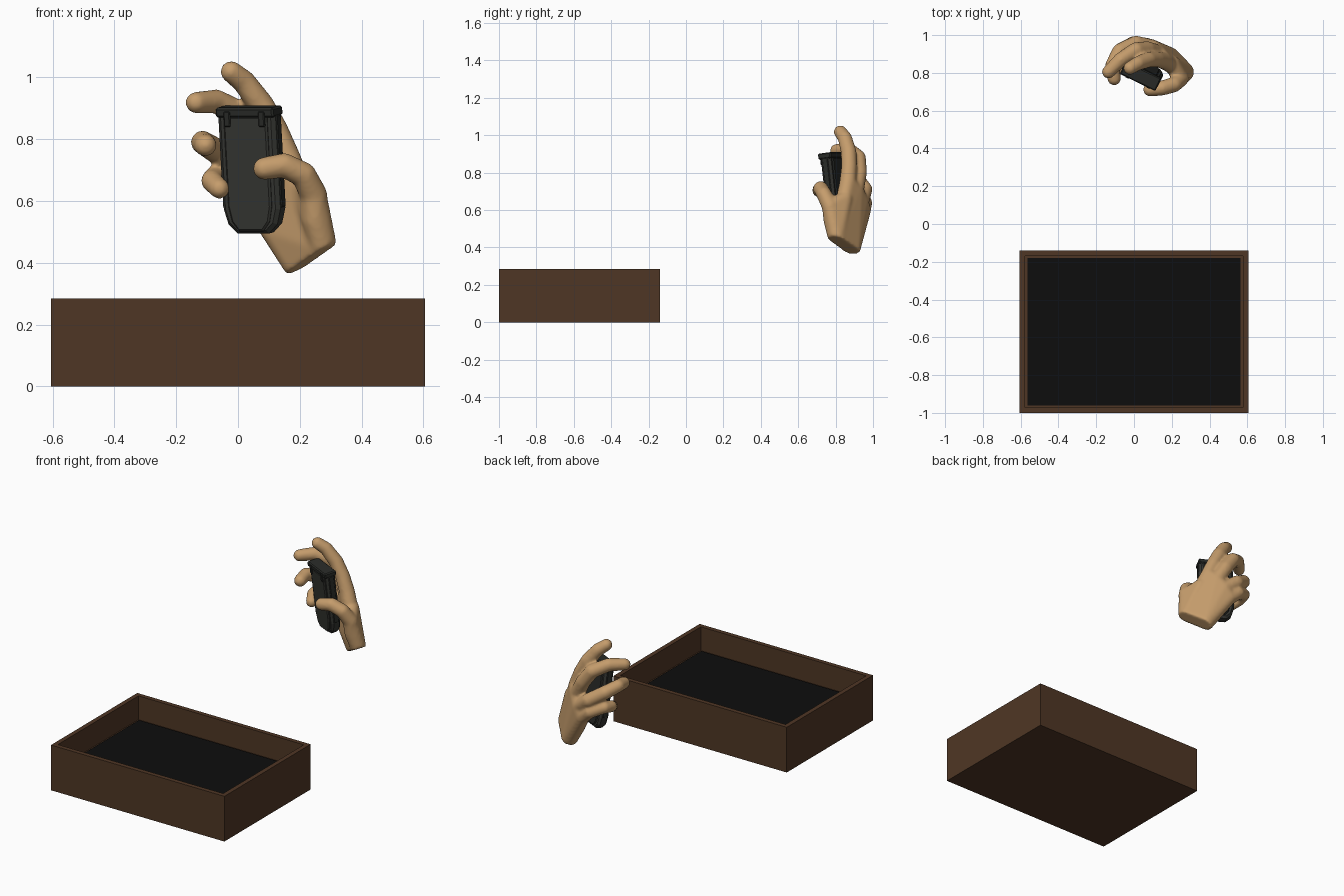
import bpy, bmesh, math
from mathutils import Vector, Matrix

if "Cube" in bpy.data.objects:
    bpy.data.objects.remove(bpy.data.objects["Cube"])


def mat(name, r, g, b):
    m = bpy.data.materials.new(name)
    m.diffuse_color = (r, g, b, 1)
    m.use_nodes = True
    m.node_tree.nodes["Principled BSDF"].inputs["Base Color"].default_value = m.diffuse_color
    return m


WOOD = mat("dark brown wood", 0.078, 0.037, 0.018)
BLACK = mat("black lining", 0.004, 0.004, 0.004)
SKIN = mat("tan skin", 0.56, 0.335, 0.15)
GREY = mat("dark grey plastic", 0.036, 0.037, 0.032)
TRIM = mat("darker grey trim", 0.022, 0.024, 0.021)


def finish(bm, name, material, matrix=None):
    bmesh.ops.recalc_face_normals(bm, faces=bm.faces)
    me = bpy.data.meshes.new(name)
    bm.to_mesh(me)
    bm.free()
    me.materials.append(material)
    ob = bpy.data.objects.new(name, me)
    if matrix:
        ob.matrix_world = matrix
    bpy.context.collection.objects.link(ob)
    return ob


def box(name, lo, hi, material, matrix=None, bevel=0):
    bm = bmesh.new()
    bmesh.ops.create_cube(bm, size=1)
    for v in bm.verts:
        v.co = Vector([(a + b) / 2 + c * (b - a) for a, b, c in zip(lo, hi, v.co)])
    if bevel:
        bmesh.ops.bevel(bm, geom=bm.edges[:], offset=bevel, segments=1, affect='EDGES')
    return finish(bm, name, material, matrix)


# --- open tray: one block with the top inset and pushed down
bm = bmesh.new()
bmesh.ops.create_cube(bm, size=1)
for v in bm.verts:
    v.co = Vector((v.co.x * 1.21, -0.57 + v.co.y * 0.86, (v.co.z + 0.5) * 0.285))
top = max(bm.faces, key=lambda f: f.calc_center_median().z)
bmesh.ops.inset_region(bm, faces=[top], thickness=0.04)
hole = bmesh.ops.extrude_discrete_faces(bm, faces=[top])["faces"][0]
for v in hole.verts:
    v.co.z = 0.135
finish(bm, "tray", WOOD)
box("tray_lining", (-0.565, -0.96, 0.13), (0.565, -0.18, 0.14), BLACK)

# --- hand: hulls of spheres merged into one smooth skin
hand = bmesh.new()


def hull(balls, cut=None):
    """Add the convex hull of spheres (x, y, z, radius) to the hand."""
    b = bmesh.new()
    for x, y, z, r in balls:
        t = bmesh.new()
        bmesh.ops.create_icosphere(t, subdivisions=3, radius=r)
        for v in t.verts:
            b.verts.new(v.co + Vector((x, y, z)))
        t.free()
    bmesh.ops.convex_hull(b, input=b.verts[:])
    bmesh.ops.delete(b, geom=[v for v in b.verts if not v.link_faces], context='VERTS')
    if cut:
        res = bmesh.ops.bisect_plane(b, geom=b.verts[:] + b.edges[:] + b.faces[:],
                                     plane_co=cut[0], plane_no=cut[1], clear_outer=True)
        edges = [e for e in res["geom_cut"] if isinstance(e, bmesh.types.BMEdge)]
        bmesh.ops.contextual_create(b, geom=edges)
    bmesh.ops.recalc_face_normals(b, faces=b.faces)
    tmp = bpy.data.meshes.new("tmp")
    b.to_mesh(tmp)
    b.free()
    hand.from_mesh(tmp)
    bpy.data.meshes.remove(tmp)


def digit(joints):
    for a, b in zip(joints, joints[1:]):
        hull([a, b])


WRIST = (Vector((0.235, 0.845, 0.41)), Vector((0.46, -0.15, -0.87)))
index_k = (0.155, 0.865, 0.745, 0.045)
middle_k = (0.125, 0.905, 0.70, 0.045)
ring_k = (0.09, 0.935, 0.645, 0.044)
pinky_k = (0.06, 0.945, 0.59, 0.042)
wrist = [(0.275, 0.805, 0.45, 0.046), (0.192, 0.885, 0.40, 0.05)]

# palm and thumb base
hull(wrist + [index_k, middle_k, ring_k, pinky_k, (0.13, 0.90, 0.50, 0.05)], WRIST)
hull(wrist[:1] + [(0.25, 0.78, 0.54, 0.044), (0.245, 0.77, 0.62, 0.042),
                  (0.20, 0.85, 0.66, 0.042)], WRIST)
# thumb, index, middle, ring and little finger
digit([(0.25, 0.78, 0.54, 0.044), (0.245, 0.77, 0.62, 0.044), (0.212, 0.738, 0.685, 0.041),
       (0.15, 0.72, 0.715, 0.040), (0.085, 0.712, 0.705, 0.037)])
digit([index_k, (0.12, 0.872, 0.83, 0.042), (0.075, 0.87, 0.91, 0.042),
       (0.02, 0.85, 0.985, 0.038), (-0.022, 0.825, 1.018, 0.035)])
digit([middle_k, (0.07, 0.925, 0.80, 0.043), (0.01, 0.92, 0.88, 0.042),
       (-0.07, 0.87, 0.922, 0.039), (-0.135, 0.805, 0.918, 0.035)])
digit([ring_k, (0.01, 0.955, 0.71, 0.042), (-0.075, 0.915, 0.765, 0.041),
       (-0.115, 0.84, 0.79, 0.038), (-0.105, 0.77, 0.78, 0.036)])
digit([pinky_k, (0.0, 0.958, 0.64, 0.038), (-0.075, 0.92, 0.675, 0.037),
       (-0.085, 0.87, 0.665, 0.035), (-0.06, 0.82, 0.64, 0.033)])
for f in hand.faces:
    f.smooth = True
ob = finish(hand, "hand", SKIN)
rm = ob.modifiers.new("merge", 'REMESH')
rm.mode = 'VOXEL'
rm.voxel_size = 0.008
rm.use_smooth_shade = True
sm = ob.modifiers.new("soften", 'SMOOTH')
sm.factor = 0.5
sm.iterations = 7

# --- hand-held device, leaning forward and turned toward the left
POSE = (Matrix.Translation((0.046, 0.805, 0.70)) @ Matrix.Rotation(math.radians(-26), 4, 'Z')
        @ Matrix.Rotation(math.radians(7), 4, 'X'))


def slab(name, half, y0, y1, z_top, z_low, material, bevel):
    """Plate with a rounded lower end, extruded through the depth."""
    right = [(half, z_top), (half, z_low + 0.08), (half * 0.86, z_low + 0.03), (half * 0.55, z_low)]
    outline = right + [(-x, z) for x, z in reversed(right)]
    b = bmesh.new()
    face = b.faces.new([b.verts.new((x, y0, z)) for x, z in outline])
    ext = bmesh.ops.extrude_face_region(b, geom=[face])["geom"]
    for v in ext:
        if isinstance(v, bmesh.types.BMVert):
            v.co.y = y1
    rim = [e for e in b.edges if abs(e.verts[0].co.y - e.verts[1].co.y) < 1e-6]
    bmesh.ops.bevel(b, geom=rim, offset=bevel, segments=1, affect='EDGES')
    finish(b, name, material, POSE)


slab("device_body", 0.102, -0.028, 0.032, 0.19, -0.205, GREY, 0.012)
slab("device_front_panel", 0.078, -0.036, -0.02, 0.178, -0.196, GREY, 0.006)
slab("device_back_panel", 0.078, 0.02, 0.038, 0.178, -0.19, TRIM, 0.006)
box("device_cap", (-0.104, -0.038, 0.175), (0.104, 0.038, 0.207), TRIM, POSE, 0.006)
for s, side in ((-1, "left"), (1, "right")):
    x = s * 0.062
    box("clip_" + side, (x - 0.011, -0.042, 0.145), (x + 0.011, -0.03, 0.195), TRIM, POSE, 0.003)
    x = s * 0.1
    box("side_rail_" + side, (x - 0.006, -0.014, -0.12), (x + 0.006, 0.018, 0.18), TRIM, POSE, 0.003)
